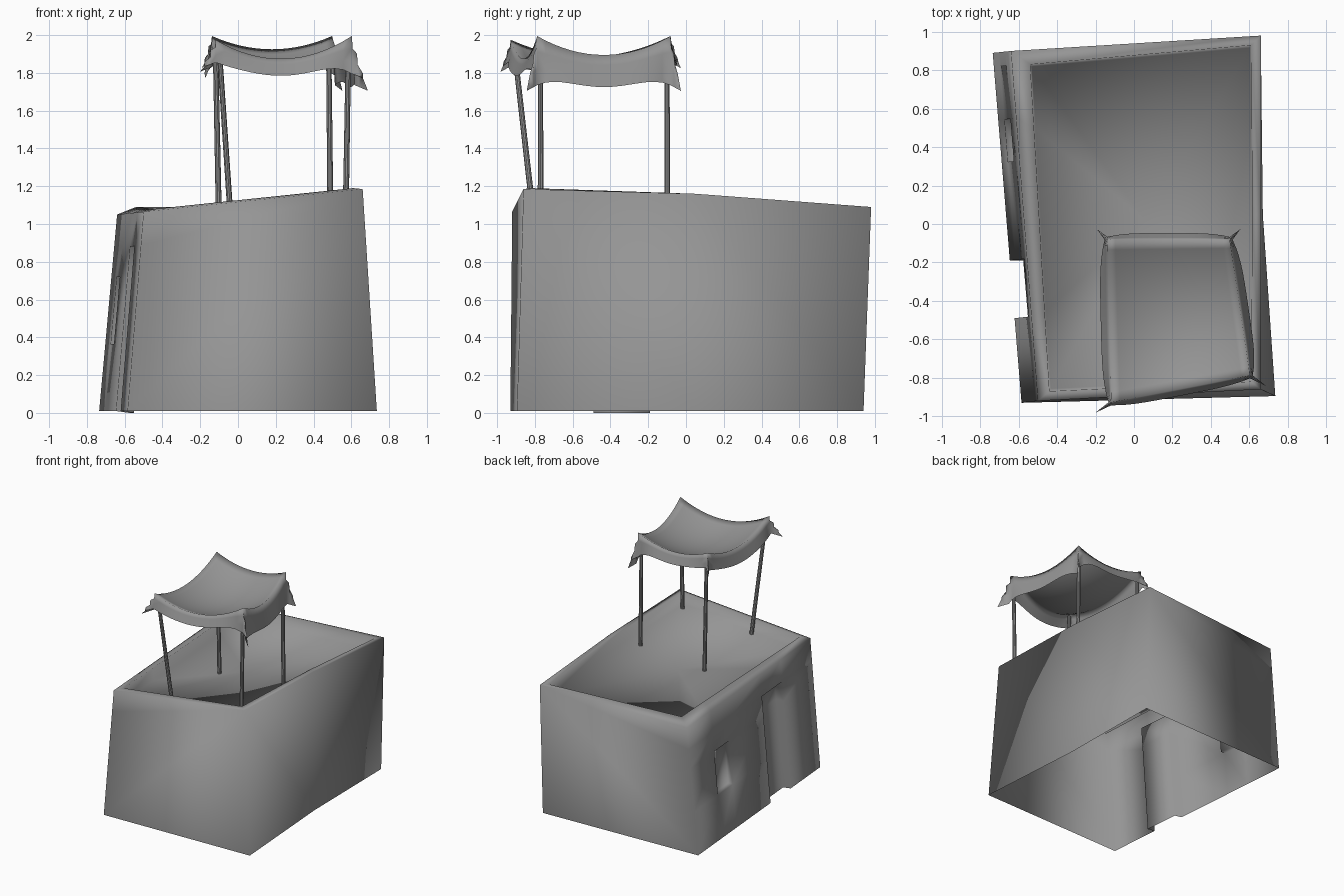
import bpy, bmesh
from mathutils import Vector

cube = bpy.data.objects.get("Cube")
if cube:
    bpy.data.objects.remove(cube, do_unlink=True)

grey = bpy.data.materials.new("plain grey")
grey.use_nodes = True
colour = (0.3, 0.3, 0.3, 1)
grey.diffuse_color = colour
grey.node_tree.nodes["Principled BSDF"].inputs["Base Color"].default_value = colour


def finish(bm, name):
    bmesh.ops.remove_doubles(bm, verts=bm.verts, dist=0.0005)
    for f in bm.faces:
        f.smooth = True
    mesh = bpy.data.meshes.new(name)
    bm.to_mesh(mesh)
    bm.free()
    mesh.materials.append(grey)
    obj = bpy.data.objects.new(name, mesh)
    bpy.context.collection.objects.link(obj)
    return obj


def quad_strip(bm, lower, upper):
    n = len(lower)
    for i in range(n):
        j = (i + 1) % n
        bm.faces.new((lower[i], lower[j], upper[j], upper[i]))


# Building corners: ground point, outer rim, inner rim
back_left = [(-0.735, 0.89, 0.01), (-0.64, 0.90, 1.05), (-0.54, 0.83, 1.09)]
front_left = [(-0.585, -0.93, 0.01), (-0.50, -0.92, 1.065), (-0.44, -0.87, 1.08)]
front_right = [(0.735, -0.895, 0.01), (0.66, -0.86, 1.185), (0.61, -0.82, 1.19)]
mid_right = [(0.67, 0.05, 0.01), (0.66, 0.05, 1.16), (0.615, 0.05, 1.16)]
back_right = [(0.66, 0.94, 0.01), (0.66, 0.98, 1.09), (0.61, 0.93, 1.09)]


def between(a, b, t):
    return [Vector(p).lerp(Vector(q), t) for p, q in zip(a, b)]


# Columns run round the walls; the left wall is split at window and door edges
left_splits = [(0.89 - y) / 1.82 for y in (0.54, 0.32, -0.19, -0.49)]
columns = [back_left] + [between(back_left, front_left, t) for t in left_splits]
columns += [front_left, front_right, mid_right, back_right]
columns = [[Vector(p) for p in c] for c in columns]
levels = (0, 0.34, 0.68, 0.83, 1)

bm = bmesh.new()
rings = [[bm.verts.new(c[0].lerp(c[1], h)) for c in columns] for h in levels]
rings.append([bm.verts.new(c[2]) for c in columns])
centre = Vector((0.06, 0.02, 0))
roof_edge = []
for c in columns:
    p = c[2].lerp(centre, 0.015)
    p.z = c[2].z - 0.10
    roof_edge.append(bm.verts.new(p))
rings.append(roof_edge)
for lower, upper in zip(rings, rings[1:]):
    quad_strip(bm, lower, upper)
# Sunken roof
hub = bm.verts.new((0.06, 0.02, 1.01))
for a, b in zip(roof_edge, roof_edge[1:] + roof_edge[:1]):
    bm.faces.new((a, b, hub))


def recess(column, rows, depth, to_ground):
    # Push a panel of the left wall inwards
    picked = []
    for r in rows:
        corners = {rings[r][column], rings[r][column + 1],
                   rings[r + 1][column], rings[r + 1][column + 1]}
        picked += [f for f in bm.faces if set(f.verts) == corners]
    made = bmesh.ops.extrude_face_region(bm, geom=picked)["geom"]
    bmesh.ops.delete(bm, geom=picked, context='FACES')
    moved = [v for v in made if isinstance(v, bmesh.types.BMVert)]
    bmesh.ops.translate(bm, verts=moved, vec=(depth, 0, 0))
    if to_ground:
        for v in moved:
            if v.co.z < 0.1:
                v.co.z = 0
        sill = [f for f in bm.faces if all(v.co.z < 0.1 for v in f.verts)]
        bmesh.ops.delete(bm, geom=sill, context='FACES')


recess(1, (1,), 0.04, False)
recess(3, (0, 1, 2), 0.07, True)

# The other three walls are plain: merge their rows
plain = [bm.edges.get((ring[i], ring[(i + 1) % len(ring)]))
         for ring in rings[1:4] for i in range(5, len(columns))]
bmesh.ops.dissolve_edges(bm, edges=plain, use_verts=True)
bmesh.ops.recalc_face_normals(bm, faces=bm.faces)
finish(bm, "building")

# Poles: foot and top
poles = {
    "front_left_pole": ((-0.035, -0.80, 0.97), (-0.10, -0.91, 1.94)),
    "front_right_pole": ((0.57, -0.77, 1.03), (0.585, -0.77, 1.96)),
    "back_right_pole": ((0.49, -0.10, 0.97), (0.48, -0.10, 1.96)),
    "back_left_pole": ((-0.10, -0.10, 0.97), (-0.12, -0.10, 1.96)),
}
for name, (foot, top) in poles.items():
    foot, top = Vector(foot), Vector(top)
    axis = top - foot
    bm = bmesh.new()
    bmesh.ops.create_cone(bm, cap_ends=True, segments=10, radius1=0.016,
                          radius2=0.014, depth=axis.length)
    bmesh.ops.rotate(bm, verts=bm.verts, matrix=axis.to_track_quat('Z', 'Y').to_matrix())
    bmesh.ops.translate(bm, verts=bm.verts, vec=(foot + top) / 2)
    obj = finish(bm, name)
    bpy.context.view_layer.objects.active = obj
    obj.select_set(True)
    bpy.ops.object.shade_smooth_by_angle()
    obj.select_set(False)

# Canopy cloth: sagging between the pole tops, hanging over the edges
peaks = [Vector(p[1]) + Vector((0, 0, 0.035)) for p in poles.values()]
middle = sum(peaks, Vector()) / 4
for p in peaks:
    p.x += 0.018 if p.x > middle.x else -0.018
    p.y += 0.018 if p.y > middle.y else -0.018
fl, fr, br, bl = peaks


def cloth(s, t):
    cs, ct = max(-1, min(1, s)), max(-1, min(1, t))
    over_s, over_t = (abs(s) - abs(cs)) * 4, (abs(t) - abs(ct)) * 4
    right, back = (cs + 1) / 2, (ct + 1) / 2
    p = fl.lerp(fr, right).lerp(bl.lerp(br, right), back)
    p.z -= (0.11 - 0.04 * back) * (1 - cs * cs) + 0.10 * (1 - ct * ct)
    # Hem hangs lower on the right, and towards the corners
    flap = min(over_s, over_t)
    side_drop = 0.11 + 0.06 * right + (0.03 + 0.06 * right) * ct ** 4
    end_drop = 0.09 + (0.03 + 0.08 * right) * cs ** 4
    p.z -= max(over_s * side_drop, over_t * end_drop) + 0.03 * flap
    out_s = over_s * (0.015 + 0.03 * (1 - ct ** 4)) + (0.04 + 0.03 * (1 - back)) * flap
    out_t = over_t * (0.015 + 0.02 * (1 - cs ** 4)) + 0.04 * flap
    p.x += out_s if s > 0 else -out_s
    p.y += out_t if t > 0 else -out_t
    return p


steps = [-1.25, -1.17, -1.08] + [i / 8 - 1 for i in range(17)] + [1.08, 1.17, 1.25]
bm = bmesh.new()
grid = [[bm.verts.new(cloth(s, t)) for s in steps] for t in steps]
for low, high in zip(grid, grid[1:]):
    for i in range(len(steps) - 1):
        bm.faces.new((low[i], low[i + 1], high[i + 1], high[i]))
finish(bm, "canopy")
